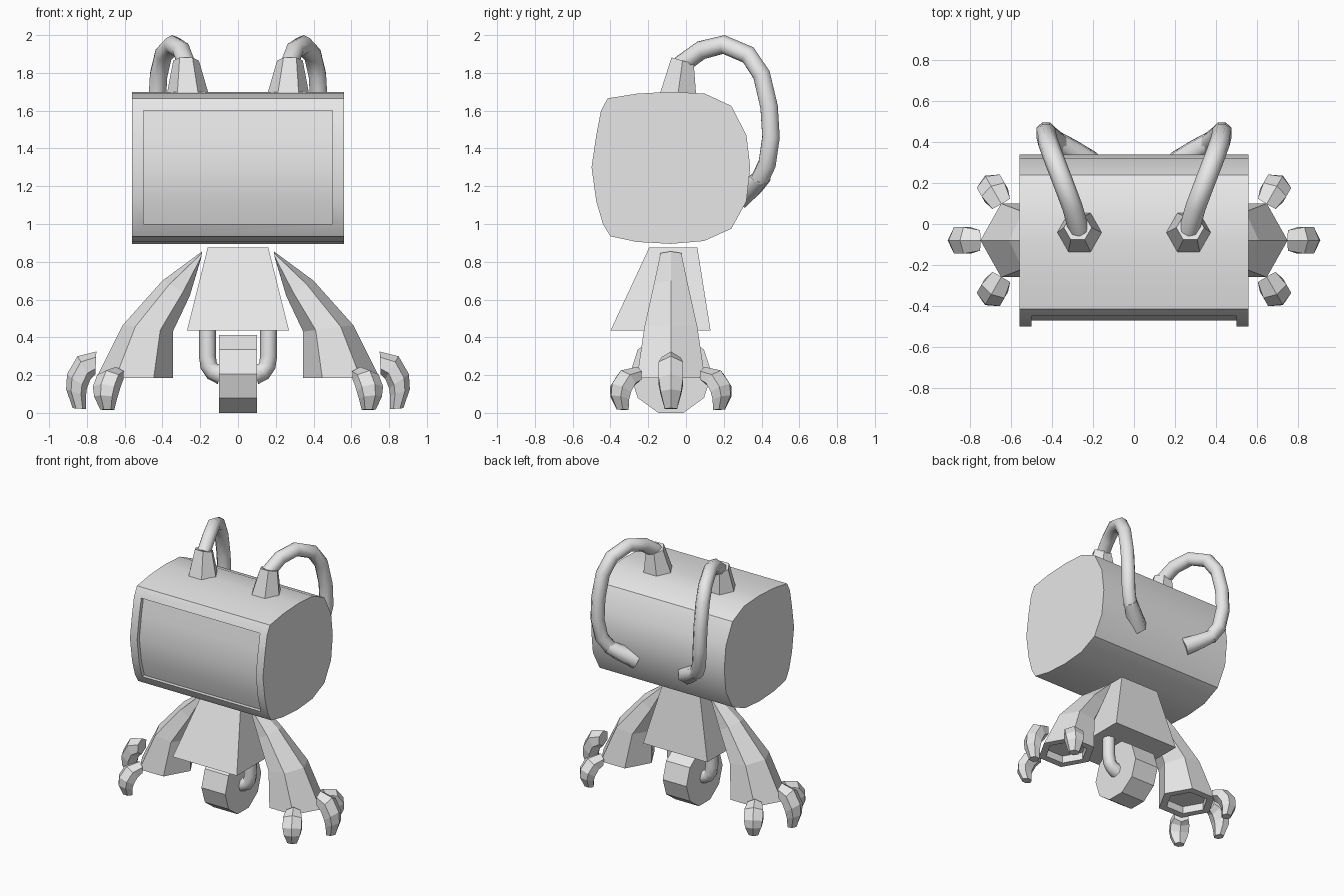
import bpy, bmesh, math
from mathutils import Vector, Matrix

if "Cube" in bpy.data.objects:
    bpy.data.objects.remove(bpy.data.objects["Cube"])

grey = bpy.data.materials.new("light grey")
grey.diffuse_color = (0.8, 0.8, 0.8, 1)
grey.use_nodes = True
grey.node_tree.nodes["Principled BSDF"].inputs["Base Color"].default_value = grey.diffuse_color


def loft(name, rings, smooth=None, mirror=False):
    """Skin a list of equal-length rings and cap both ends."""
    bm = bmesh.new()
    rows = [[bm.verts.new(p) for p in ring] for ring in rings]
    n = len(rows[0])
    for a, b in zip(rows, rows[1:]):
        for i in range(n):
            j = (i + 1) % n
            bm.faces.new((a[i], a[j], b[j], b[i]))
    bm.faces.new(rows[0])
    bm.faces.new(rows[-1])
    bmesh.ops.recalc_face_normals(bm, faces=bm.faces)
    me = bpy.data.meshes.new(name)
    bm.to_mesh(me)
    bm.free()
    me.materials.append(grey)
    ob = bpy.data.objects.new(name, me)
    bpy.context.collection.objects.link(ob)
    if mirror:
        ob.modifiers.new("mirror", 'MIRROR')
    if smooth:
        shade(ob, smooth)
    return ob


def shade(ob, degrees):
    bpy.ops.object.select_all(action='DESELECT')
    ob.select_set(True)
    bpy.context.view_layer.objects.active = ob
    bpy.ops.object.shade_smooth_by_angle(angle=math.radians(degrees))


def extrude_x(name, profile, half):
    return loft(name, [[(x, y, z) for y, z in profile] for x in (-half, half)])


def circle(r, n, start=0):
    return [(r * math.cos(start + math.tau * i / n), r * math.sin(start + math.tau * i / n))
            for i in range(n)]


def tube(name, path, sides=8):
    """Sweep a circle along (x, y, z, radius) points."""
    pts = [Vector(p[:3]) for p in path]
    rings, side, old = [], None, None
    for i, p in enumerate(pts):
        t = (pts[min(i + 1, len(pts) - 1)] - pts[max(i - 1, 0)]).normalized()
        side = t.orthogonal().normalized() if side is None else old.rotation_difference(t) @ side
        old, up = t, t.cross(side)
        rings.append([p + side * a + up * b for a, b in circle(path[i][3], sides)])
    return loft(name, rings, 60, True)


def hex_ring(inner, outer, half):
    """Hexagon spanning inner to outer (x, z) corners, half wide in y."""
    ring = []
    for i in range(6):
        a = math.pi * i / 3
        t = (1 - math.cos(a)) / 2
        ring.append(Vector((inner[0] + (outer[0] - inner[0]) * t,
                            half * math.sin(a) / 0.866,
                            inner[1] + (outer[1] - inner[1]) * t)))
    return ring


# Head: rounded barrel with a recessed curved screen
front = [(-.45, 1.6), (-.475, 1.47), (-.50, 1.30), (-.475, 1.12), (-.44, 1.0)]
profile = front + [(-.40, .935), (-.26, .905), (-.08, .895), (.095, .91), (.24, .975),
                   (.32, 1.12), (.34, 1.30), (.32, 1.47), (.24, 1.625), (.10, 1.69),
                   (-.08, 1.70), (-.26, 1.69), (-.415, 1.665)]
head = extrude_x("head", profile, .56)
cutter = extrude_x("screen_cutter", [(y + .028, z) for y, z in front] + [(-.7, 1.0), (-.7, 1.6)], .5)
cutter.hide_render = True
cut = head.modifiers.new("screen", 'BOOLEAN')
cut.operation, cut.object, cut.solver = 'DIFFERENCE', cutter, 'EXACT'
bpy.context.view_layer.objects.active = head
bpy.ops.object.modifier_apply(modifier="screen")
bpy.data.objects.remove(cutter)
shade(head, 30)

# Hose sockets on top of the head, with tilted tops
base = [(.265 + a, -.045 + b, 1.67) for a, b in circle(.115, 6)]
top = [(.275 + a, -.018 + b, 1.865 - .28 * b) for a, b in circle(.068, 6)]
loft("hose_socket", [base, top], mirror=True)

# Hoses looping from the sockets to the back of the head
tube("hose", [(.27, -.03, 1.84, .05), (.30, .08, 1.92, .05), (.345, .20, 1.95, .05),
              (.395, .33, 1.895, .05), (.42, .40, 1.79, .05), (.43, .44, 1.62, .05),
              (.43, .45, 1.46, .05), (.41, .43, 1.32, .05), (.36, .39, 1.235, .05)])
tube("hose_plug", [(.375, .405, 1.25, .05), (.30, .355, 1.20, .06), (.21, .29, 1.15, .07)], 6)

# Body: tapered block
loft("body", [[(-w, a, z), (w, a, z), (w, b, z), (-w, b, z)]
              for w, a, b, z in ((.27, -.40, .13, .435), (.16, -.195, .06, .875))])

# Wheel and its two bent struts
extrude_x("wheel", [(-.08 + a, .207 + b) for a, b in circle(.217, 10)], .1)
tube("wheel_strut", [(.162, -.08, .46, .045), (.162, -.08, .30, .045), (.155, -.08, .25, .045),
                     (.135, -.08, .22, .047), (.09, -.08, .205, .055)])

# Legs: flaring hexagonal arcs with a hollow foot
leg = [hex_ring((.195, .82), (.19, .855), .055),
       hex_ring((.255, .62), (.40, .70), .09),
       hex_ring((.345, .43), (.61, .465), .14),
       hex_ring((.345, .185), (.75, .185), .18),
       hex_ring((.40, .185), (.695, .185), .13),
       hex_ring((.40, .24), (.695, .24), .13)]
loft("leg", [[p + Vector((0, -.08, 0)) for p in r] for r in leg], mirror=True)

# Claws: three curved toes around each foot
claw = [hex_ring((.21, .205), (.205, .325), .05),
        hex_ring((.235, .18), (.305, .30), .065),
        hex_ring((.255, .13), (.36, .205), .065),
        hex_ring((.26, .09), (.365, .125), .055),
        hex_ring((.26, .02), (.33, .025), .033)]
for label, angle, height in (("front", -60, .75), ("outer", 0, 1), ("back", 60, .75)):
    m = (Matrix.Translation((.545, -.08, 0)) @ Matrix.Rotation(math.radians(angle), 4, 'Z')
         @ Matrix.Diagonal((1, 1, height, 1)))
    loft(label + "_claw", [[m @ p for p in r] for r in claw], mirror=True)
